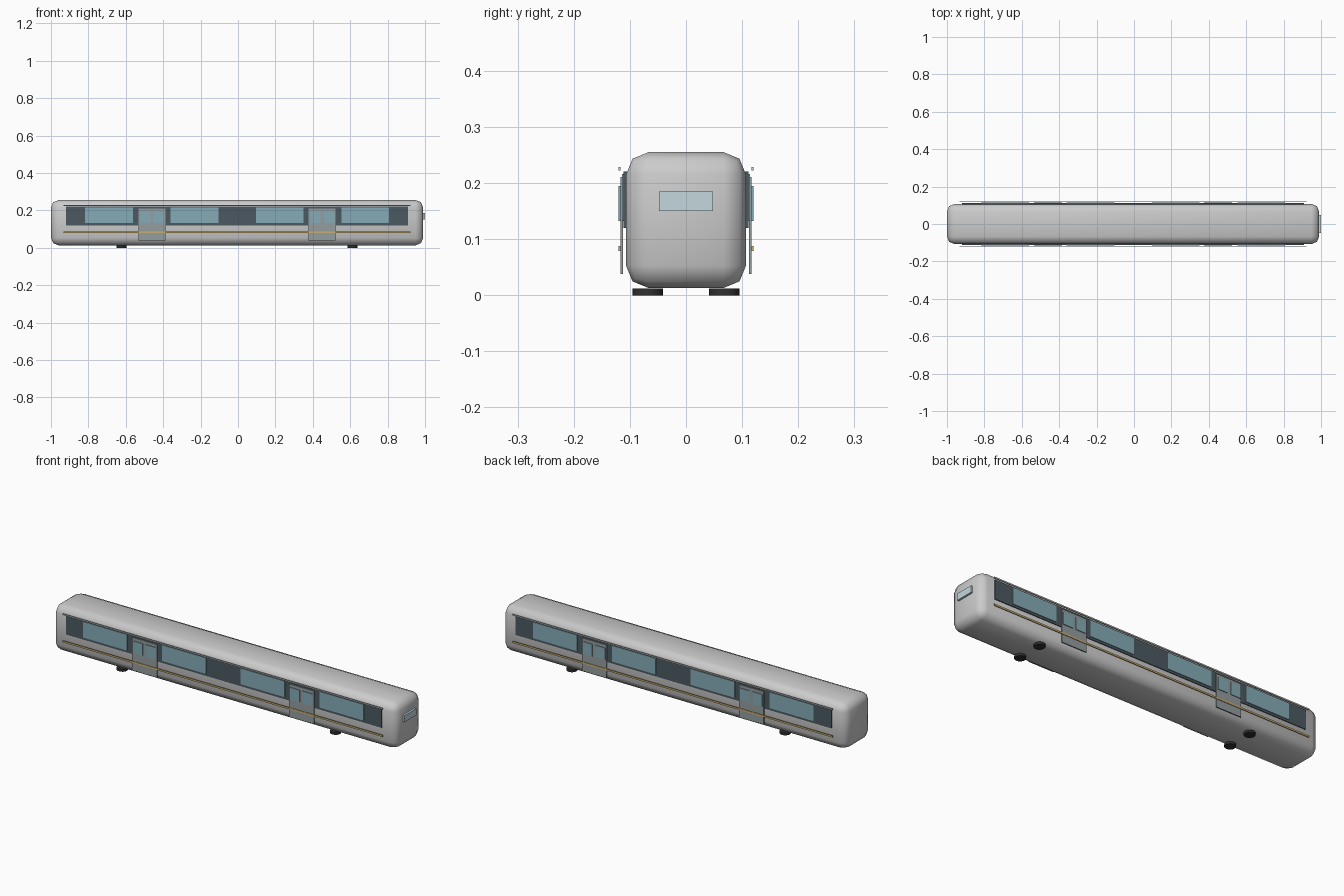
import bpy

if "Cube" in bpy.data.objects:
    bpy.data.objects.remove(bpy.data.objects["Cube"])

CX = -0.005  # centre of the car body along x


def material(name, rgb):
    m = bpy.data.materials.new(name)
    m.diffuse_color = (*rgb, 1)
    m.use_nodes = True
    m.node_tree.nodes["Principled BSDF"].inputs["Base Color"].default_value = m.diffuse_color
    return m


DARK = material("dark_band", (0.07, 0.10, 0.12))
GLASS = material("glass", (0.24, 0.41, 0.47))
PALE = material("pale_glass", (0.55, 0.68, 0.73))
DOOR = material("door_grey", (0.30, 0.34, 0.35))
GOLD = material("gold", (0.60, 0.43, 0.16))
RUBBER = material("rubber", (0.03, 0.03, 0.03))


def box(name, x, y, z, mat=None):
    """Box from (min, max) pairs on each axis."""
    bpy.ops.mesh.primitive_cube_add(
        size=1, location=[(a + b) / 2 for a, b in (x, y, z)])
    o = bpy.context.object
    o.name = name
    o.scale = [b - a for a, b in (x, y, z)]
    bpy.ops.object.transform_apply(location=False, rotation=False, scale=True)
    if mat:
        o.data.materials.append(mat)
    return o


def side_box(name, cx, width, y_in, y_out, z, mat=None):
    """The same panel on both long sides."""
    for s, label in ((-1, "front"), (1, "back")):
        y = sorted((s * y_in, s * y_out))
        box(f"{name}_{label}", (cx - width / 2, cx + width / 2), y, z, mat)


# Rounded car body
body = box("car_body", (-1.0, 0.99), (-0.107, 0.107), (0.013, 0.255))
bev = body.modifiers.new("bevel", 'BEVEL')
bev.width = 0.04
bev.segments = 2
bpy.ops.object.modifier_apply(modifier="bevel")
bpy.ops.object.shade_smooth_by_angle(angle=0.9)

# Dark window band, trim stripes
side_box("window_band", CX, 1.83, 0.104, 0.111, (0.12, 0.221), DARK)
side_box("lower_stripe", CX, 1.855, 0.1165, 0.12, (0.079, 0.088), GOLD)
side_box("upper_stripe", CX, 1.855, 0.1165, 0.12, (0.222, 0.229))

# Passenger windows
for i, x in enumerate((-0.685, -0.228, 0.228, 0.685)):
    side_box(f"window_{i}", CX + x, 0.255, 0.108, 0.114, (0.132, 0.216), GLASS)

# Doors, each with two panes
for i, x in enumerate((-0.455, 0.455)):
    side_box(f"door_{i}", CX + x, 0.144, 0.112, 0.117, (0.038, 0.211), DOOR)
    for j, dx in enumerate((-0.037, 0.037)):
        side_box(f"door_window_{i}_{j}", CX + x + dx, 0.056, 0.116, 0.1205,
                 (0.132, 0.195), GLASS)

# End window
box("end_window", (0.985, 1.0), (-0.048, 0.048), (0.15, 0.185), PALE)

# Flat round wheels underneath
for x in (-0.618, 0.618):
    for y in (-0.068, 0.068):
        bpy.ops.mesh.primitive_cylinder_add(
            vertices=16, radius=0.027, depth=0.012,
            location=(CX + x, y, 0.006))
        w = bpy.context.object
        w.name = "wheel"
        w.data.materials.append(RUBBER)
        bpy.ops.object.shade_smooth_by_angle()
